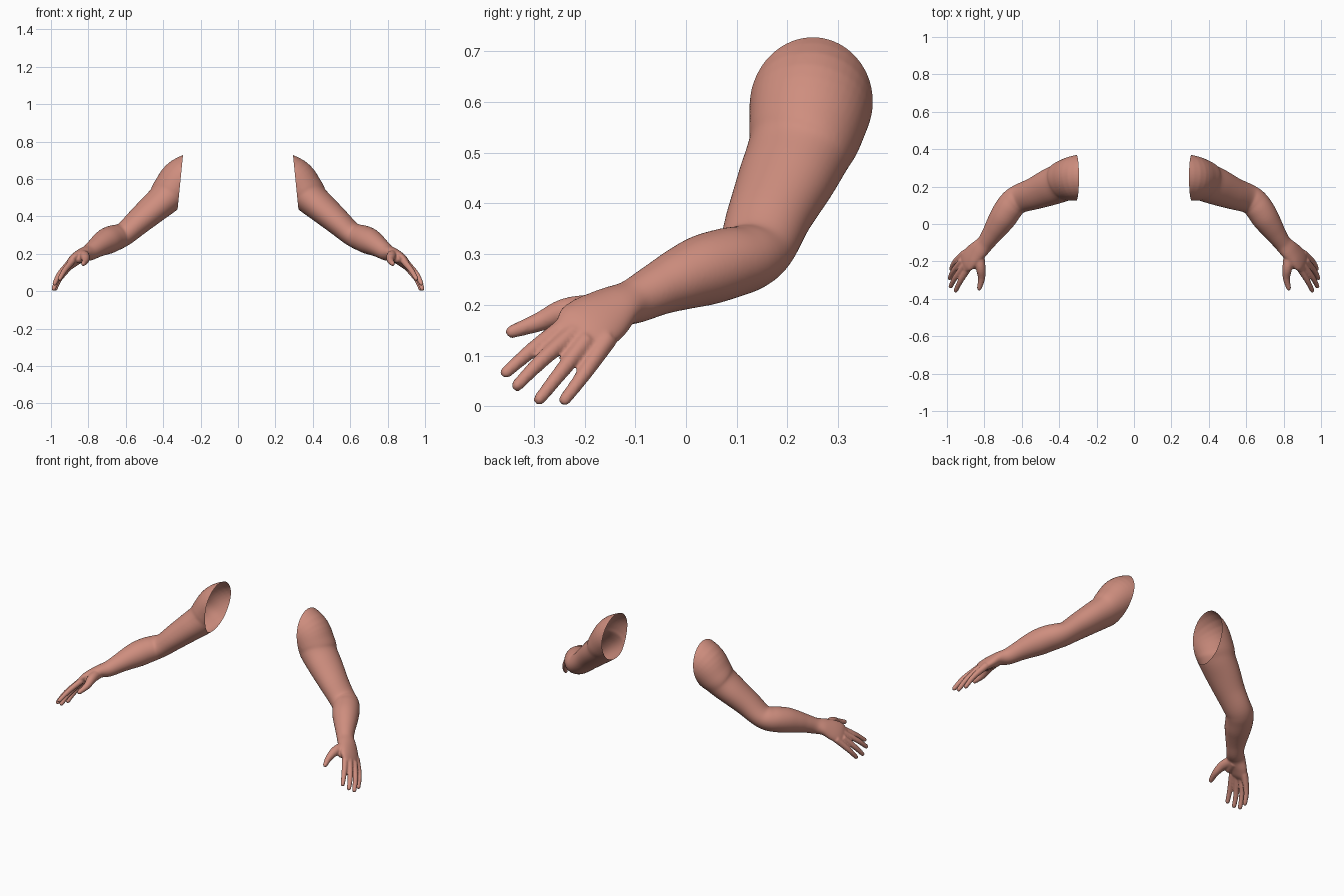
import bpy, bmesh, math
from mathutils import Vector

cube = bpy.data.objects.get("Cube")
if cube:
    bpy.data.objects.remove(cube, do_unlink=True)

skin = bpy.data.materials.new("skin")
skin.use_nodes = True
COLOR = (0.62, 0.27, 0.21, 1)
skin.diffuse_color = COLOR
skin.node_tree.nodes["Principled BSDF"].inputs["Base Color"].default_value = COLOR

SIDES = 40

# Arm sections: x, y, z, height radius, side radius, roll in degrees
ARM = [
    (.20, .252, .625, .13, .122, 0),
    (.298, .247, .596, .117, .122, 0),
    (.362, .234, .533, .10, .112, 0),
    (.398, .218, .49, .087, .104, 0),
    (.455, .195, .44, .079, .098, 0),
    (.53, .164, .374, .07, .086, 0),
    (.60, .14, .312, .062, .078, 0),
    (.64, .118, .292, .066, .075, 0),
    (.67, .082, .282, .070, .075, 0),
    (.70, .035, .268, .070, .073, 0),
    (.73, -.01, .251, .062, .065, 0),
    (.76, -.055, .231, .052, .055, 0),
    (.795, -.103, .207, .044, .047, 10),
    (.832, -.14, .195, .036, .054, 25),
    (.867, -.172, .173, .031, .063, 38),
    (.893, -.20, .153, .025, .064, 42),
    (.911, -.22, .14, .014, .050, 42),
]

# Digits: x, y, z, radius from root to tip, thumb first, then its mound
DIGITS = [
    [(.83, -.165, .192, .030), (.82, -.235, .188, .026),
     (.815, -.29, .166, .019), (.827, -.343, .147, .013)],
    [(.84, -.16, .185, .034), (.852, -.22, .172, .022)],
    [(.885, -.235, .162, .018), (.925, -.30, .114, .015), (.953, -.355, .067, .012)],
    [(.905, -.22, .147, .018), (.955, -.285, .09, .015), (.98, -.333, .041, .012)],
    [(.918, -.195, .132, .018), (.963, -.247, .067, .015), (.985, -.289, .014, .012)],
    [(.903, -.155, .133, .020), (.955, -.20, .065, .015), (.977, -.239, .013, .012)],
]


def spline(keys, steps):
    """Smooth interpolation through rows of section values."""
    out = []
    for i in range(len(keys) - 1):
        a, b = keys[max(i - 1, 0)], keys[i]
        c, d = keys[i + 1], keys[min(i + 2, len(keys) - 1)]
        for k in range(steps):
            t = k / steps
            out.append([q + .5 * t * (r - p + t * (2 * p - 5 * q + 4 * r - s
                        + t * (3 * (q - r) + s - p)))
                        for p, q, r, s in zip(a, b, c, d)])
    return out + [list(keys[-1])]


def loft(bm, rows):
    """Closed tube of elliptical sections with a rounded far end."""
    pts = [Vector(r[:3]) for r in rows]
    rings = []

    def ring(c, t, ru, rv, roll):
        side = t.cross(Vector((0, 0, 1))).normalized()
        up = side.cross(t)
        a = math.radians(roll)
        s, u = side * math.cos(a) + up * math.sin(a), up * math.cos(a) - side * math.sin(a)
        rings.append([bm.verts.new(c + s * rv * math.cos(w) + u * ru * math.sin(w))
                      for w in (2 * math.pi * k / SIDES for k in range(SIDES))])

    for i, row in enumerate(rows):
        t = (pts[min(i + 1, len(pts) - 1)] - pts[max(i - 1, 0)]).normalized()
        ring(pts[i], t, *row[3:])
    ru, rv, roll = rows[-1][3:]
    for ang in (30, 55, 80):
        f = math.cos(math.radians(ang))
        ring(pts[-1] + t * ru * math.sin(math.radians(ang)), t, ru * f, rv * f, roll)
    for a, b in zip(rings, rings[1:]):
        for k in range(SIDES):
            n = (k + 1) % SIDES
            bm.faces.new((a[k], a[n], b[n], b[k]))
    bm.faces.new(rings[0])
    bm.faces.new(rings[-1])


# Solid arm, palm and digits fused into one skin
bm = bmesh.new()
loft(bm, spline(ARM, 5))
for digit in DIGITS:
    loft(bm, spline([(x, y, z, r, r, 0) for x, y, z, r in digit], 6))
bmesh.ops.recalc_face_normals(bm, faces=bm.faces[:])
mesh = bpy.data.meshes.new("arm_solid")
bm.to_mesh(mesh)
bm.free()
solid = bpy.data.objects.new("arm_solid", mesh)
bpy.context.collection.objects.link(solid)
remesh = solid.modifiers.new("fuse", 'REMESH')
remesh.mode = 'VOXEL'
remesh.voxel_size = .005
smooth = solid.modifiers.new("soften", 'SMOOTH')
smooth.factor = .5
smooth.iterations = 5
graph = bpy.context.evaluated_depsgraph_get()
fused = bpy.data.meshes.new_from_object(solid.evaluated_get(graph))
bpy.data.objects.remove(solid, do_unlink=True)

# Open shoulder cut, then one arm for each side
for name, sign in (("left_arm", 1), ("right_arm", -1)):
    bm = bmesh.new()
    bm.from_mesh(fused)
    bmesh.ops.bisect_plane(bm, geom=bm.verts[:] + bm.edges[:] + bm.faces[:],
                           plane_co=(.295, 0, .72), plane_no=(1, 0, .1),
                           clear_inner=True)
    if sign < 0:
        for v in bm.verts:
            v.co.x = -v.co.x
        bmesh.ops.reverse_faces(bm, faces=bm.faces[:])
    for f in bm.faces:
        f.smooth = True
        f.material_index = 0
    mesh = bpy.data.meshes.new(name)
    bm.to_mesh(mesh)
    bm.free()
    mesh.materials.append(skin)
    bpy.context.collection.objects.link(bpy.data.objects.new(name, mesh))
